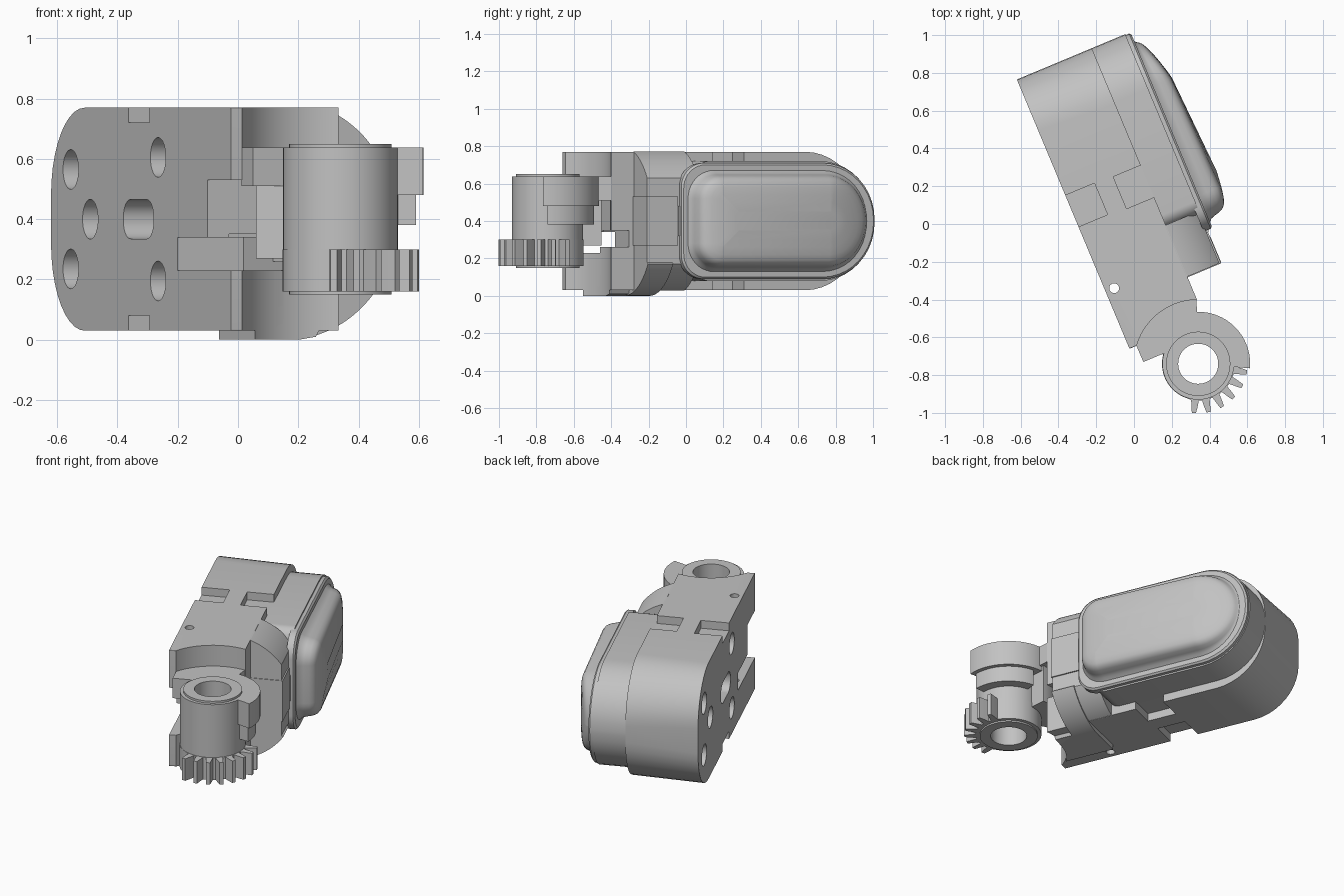
import bpy, bmesh
from math import sin, cos, radians
from mathutils import Matrix

if "Cube" in bpy.data.objects:
    bpy.data.objects.remove(bpy.data.objects["Cube"])

grey = bpy.data.materials.new("mid grey")
grey.use_nodes = True
GREY = (0.54, 0.54, 0.54, 1)
grey.diffuse_color = GREY
grey.node_tree.nodes["Principled BSDF"].inputs["Base Color"].default_value = GREY

# The finger leans about z; local x = pad direction, local y = along the finger
TILT = Matrix.Rotation(radians(22.7), 4, "Z")
HINGE = Matrix.Translation((0.34, -0.74, 0))


def loft(name, loops, matrix=TILT):
    """Skin a stack of equal-length loops of 3D points and cap both ends."""
    bm = bmesh.new()
    rings = [[bm.verts.new(p) for p in loop] for loop in loops]
    n = len(rings[0])
    for low, high in zip(rings, rings[1:]):
        for i in range(n):
            j = (i + 1) % n
            bm.faces.new((low[i], low[j], high[j], high[i]))
    bm.faces.new(rings[0])
    bm.faces.new(rings[-1])
    bmesh.ops.recalc_face_normals(bm, faces=bm.faces)
    mesh = bpy.data.meshes.new(name)
    bm.to_mesh(mesh)
    bm.free()
    mesh.transform(matrix)
    mesh.materials.append(grey)
    ob = bpy.data.objects.new(name, mesh)
    bpy.context.collection.objects.link(ob)
    return ob


def prism(name, outline, z0, z1, matrix=TILT):
    return loft(name, [[(x, y, z) for x, y in outline] for z in (z0, z1)], matrix)


def box(name, x0, x1, y0, y1, z0, z1):
    return prism(name, [(x0, y0), (x1, y0), (x1, y1), (x0, y1)], z0, z1)


def arc(r, start, end, steps=32, cx=0, cy=0):
    return [(cx + r * cos(radians(start + (end - start) * i / steps)),
             cy + r * sin(radians(start + (end - start) * i / steps)))
            for i in range(steps + 1)]


def circle(r, cx=0, cy=0, n=64):
    return arc(r, 0, 360 - 360 / n, n - 1, cx, cy)


def rounded(y0, y1, z0, z1, r_low, r_tip):
    """Rounded rectangle in the side plane, softer at the finger tip."""
    return (arc(r_low, 180, 270, 10, y0 + r_low, z0 + r_low)
            + arc(r_tip, 270, 360, 10, y1 - r_tip, z0 + r_tip)
            + arc(r_tip, 0, 90, 10, y1 - r_tip, z1 - r_tip)
            + arc(r_low, 90, 180, 10, y0 + r_low, z1 - r_low))


def at_x(outline, x):
    return [(x, y, z) for y, z in outline]


def along(name, section, y0, y1):
    """Extrude an x-z section along the finger."""
    return loft(name, [[(x, y, z) for x, z in section] for y in (y0, y1)])


def cut(target, cutters):
    bpy.context.view_layer.objects.active = target
    for c in cutters:
        mod = target.modifiers.new("cut", "BOOLEAN")
        mod.operation, mod.solver, mod.object = "DIFFERENCE", "EXACT", c
        bpy.ops.object.modifier_apply(modifier=mod.name)
        bpy.data.objects.remove(c)


# Main housing with a rounded tip
BACK, SEAM = -0.277, 0.153
back_side = rounded(-0.6, 0.945, 0.03, 0.77, 0.004, 0.29)
seam_side = rounded(-0.6, 0.945, 0.03, 0.77, 0.004, 0.32)
housing = loft("housing", [at_x(back_side, BACK), at_x(seam_side, SEAM)])
cutters = [prism("hinge_clearance", circle(0.34), -1, 1, HINGE),
           prism("pin_hole", circle(0.026, -0.228, -0.273, 24), -1, 1),
           box("gear_slot", -0.4, -0.04, -0.8, -0.143, 0.23, 0.34),
           box("gear_slot_through", -0.2, 0.4, -0.8, -0.395, 0.26, 0.35),
           box("arm_slot", -0.4, 0.1, -0.8, -0.4, 0.335, 0.53)]
# Screw holes and the centre slot in the back face
for y, z in [(0.776, 0.565), (0.776, 0.235), (0.025, 0.605), (0.025, 0.195), (0.608, 0.4)]:
    hole = circle(0.066, y, z, 32)
    cutters.append(loft("screw_hole", [at_x(hole, -0.5), at_x(hole, -0.08)]))
slot = rounded(0.063, 0.323, 0.335, 0.465, 0.06, 0.06)
cutters.append(loft("centre_slot", [at_x(slot, -0.5), at_x(slot, -0.08)]))
# Shallow notches on the top and bottom, open to the back and pad sides
for z0, z1 in ((0.72, 0.9), (-0.1, 0.08)):
    cutters.append(box("outer_notch", -0.4, -0.11, 0.1, 0.28, z0, z1))
    cutters.append(box("inner_notch", -0.005, 0.3, 0.09, 0.273, z0, z1))
cut(housing, cutters)

# Pad shell: stepped in from the housing sides, flush at the tip
shell = rounded(-0.084, 0.945, 0.08, 0.72, 0.07, 0.31)
loft("pad_shell", [at_x(shell, 0.13), at_x(shell, 0.345)])

rim = rounded(-0.18, 0.94, 0.09, 0.71, 0.13, 0.3)
rim_top = rounded(-0.17, 0.93, 0.1, 0.7, 0.125, 0.295)
loft("pad_rim", [at_x(rim, 0.325), at_x(rim, 0.365), at_x(rim_top, 0.375)])


# Soft pad, bulging along its length
def pad_loop(inset, lift):
    outline = rounded(-0.125 + inset, 0.885 - inset, 0.15 + inset, 0.65 - inset,
                      max(0.13 - inset, 0.02), 0.25 - inset)
    return [(0.367 + lift * (0.145 - 0.19 * (y - 0.25) ** 2
                             - 0.18 * max(0, y - 0.5) ** 2), y, z) for y, z in outline]


loft("soft_pad", [pad_loop(i, h) for i, h in
                  [(-0.025, 0), (-0.018, 0.1), (-0.006, 0.2), (0.002, 0.4),
                   (0.01, 0.65), (0.022, 0.82), (0.04, 0.92), (0.07, 0.98),
                   (0.11, 1.01), (0.15, 1.02), (0.2, 1.03)]])

# Rounded neck between the housing and the pad, with a tab and clip
neck_side = arc(0.392, -36, -71, 14, 0.02, 0.4)
neck = neck_side[::-1] + [(x, 0.8 - z) for x, z in neck_side]
along("neck", neck, -0.366, -0.07)
box("pad_tab", 0.1, 0.345, -0.37, -0.19, 0.27, 0.53)
box("tab_clip", 0.31, 0.35, -0.19, -0.14, 0.32, 0.48)

# Bottom cover: a flat foot that wraps up around the neck
foot = along("bottom_cover_foot", [(-0.16, 0), (0.02, 0), (0.08, 0.01), (0.11, 0.07), (-0.16, 0.07)],
             -0.6, -0.36)
cut(foot, [prism("foot_clearance", circle(0.34), -1, 1, HINGE)])
wrap = ([(-0.16, 0)] + arc(0.4, 270, 325, 20, 0.02, 0.4)
        + arc(0.34, 325, 270, 20, 0.02, 0.4) + [(-0.16, 0.06)])
along("bottom_cover_wrap", wrap, -0.366, -0.22)


# Hinge barrel with a bore and stepped end collars
def ring(name, r, z0, z1):
    ob = prism(name, circle(r), z0, z1, HINGE)
    cut(ob, [prism("bore", circle(0.106), -1, 1, HINGE)])


ring("hinge_collar", 0.17, 0.15, 0.65)
ring("hinge_barrel", 0.19, 0.165, 0.637)


def sector(name, r, start, end, z0, z1):
    prism(name, arc(r, start, end) + arc(0.13, end, start), z0, z1, HINGE)


sector("hinge_cam", 0.275, -5, 95, 0.48, 0.637)
sector("cam_step", 0.25, 0, 86, 0.38, 0.49)
sector("arm_web", 0.29, 95, 165, 0.27, 0.515)

# Arm joining the barrel to the housing, squared off at its free end
HX, HY = 0.028, -0.813
arm = (arc(0.341, 69, 141, 24, HX, HY) + [(-0.236, -0.693), (-0.1, -0.693)]
       + arc(0.13, 137, 65, 16, HX, HY))
prism("hinge_arm", arm, 0.51, 0.637)

# Partial gear: eight tapered teeth on a plain hub
profile = []
for i in range(8):
    mid = -95 + 17 * i
    for r, da in ((0.195, -6), (0.235, -3.8), (0.262, -2.4), (0.262, 2.4), (0.235, 3.8), (0.195, 6)):
        profile.append((r * cos(radians(mid + da)), r * sin(radians(mid + da))))
profile += arc(0.192, 36, 250, 40)
gear = prism("gear_teeth", profile, 0.16, 0.3, HINGE)
cut(gear, [prism("gear_bore", circle(0.106), -1, 1, HINGE)])

# Smooth curved surfaces while keeping hard edges
bpy.ops.object.select_all(action="DESELECT")
for ob in bpy.context.collection.objects:
    if ob.type == "MESH" and ob.data.materials and ob.data.materials[0] == grey:
        ob.select_set(True)
        bpy.context.view_layer.objects.active = ob
bpy.ops.object.shade_smooth_by_angle(angle=radians(32))
